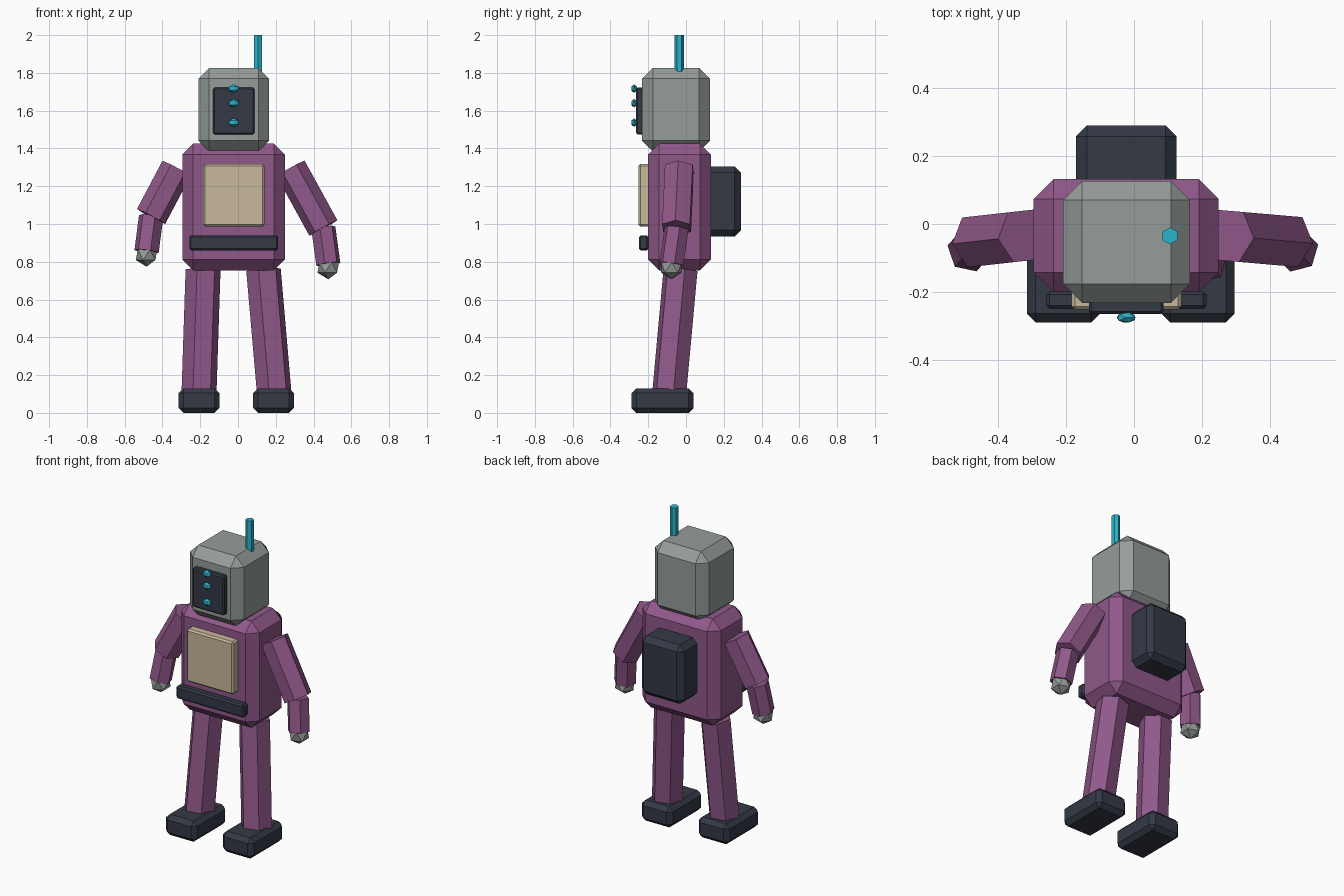
import bpy
import bmesh
from mathutils import Vector

cube = bpy.data.objects.get("Cube")
if cube:
    bpy.data.objects.remove(cube, do_unlink=True)


def make_material(name, rgb):
    mat = bpy.data.materials.new(name)
    mat.use_nodes = True
    color = (*rgb, 1.0)
    mat.diffuse_color = color
    bsdf = next(n for n in mat.node_tree.nodes if n.type == 'BSDF_PRINCIPLED')
    bsdf.inputs["Base Color"].default_value = color
    bsdf.inputs["Roughness"].default_value = 0.7
    return mat


PURPLE = make_material("plum suit", (0.28, 0.098, 0.255))
GREY = make_material("grey shell", (0.30, 0.335, 0.32))
NAVY = make_material("dark navy", (0.033, 0.041, 0.06))
BEIGE = make_material("beige panel", (0.58, 0.48, 0.335))
TEAL = make_material("teal glow", (0.024, 0.45, 0.60))


def finish(name, bm, mat):
    mesh = bpy.data.meshes.new(name)
    bm.to_mesh(mesh)
    bm.free()
    mesh.materials.append(mat)
    obj = bpy.data.objects.new(name, mesh)
    bpy.context.scene.collection.objects.link(obj)
    return obj


def box(name, low, high, bevel, mat):
    """Chamfered box between two corners."""
    low, high = Vector(low), Vector(high)
    bm = bmesh.new()
    bmesh.ops.create_cube(bm, size=1)
    bmesh.ops.scale(bm, vec=high - low, verts=bm.verts)
    bmesh.ops.translate(bm, vec=(low + high) / 2, verts=bm.verts)
    obj = finish(name, bm, mat)
    mod = obj.modifiers.new("chamfer", 'BEVEL')
    mod.width = bevel
    mod.segments = 1
    return obj


def limb(name, start, end, radius, mat):
    """Six-sided prism between two points, one ridge facing up and outward."""
    start, end = Vector(start), Vector(end)
    axis = end - start
    bm = bmesh.new()
    bmesh.ops.create_cone(bm, cap_ends=True, segments=6, radius1=radius,
                          radius2=radius, depth=axis.length)
    # put a corner of the hexagon on the local Y axis
    corner = bm.verts[:][0].co.xy
    if min(abs(corner.x), abs(corner.y)) < 1e-4 and abs(corner.x) > abs(corner.y):
        for v in bm.verts:
            v.co.x, v.co.y = -v.co.y, v.co.x
    if axis.normalized().z < 0.999:
        for v in bm.verts:
            v.co = axis.to_track_quat('Z', 'Y') @ v.co
    bmesh.ops.translate(bm, vec=(start + end) / 2, verts=bm.verts)
    return finish(name, bm, mat)


def ball(name, center, radii, mat):
    bm = bmesh.new()
    bmesh.ops.create_icosphere(bm, subdivisions=1, radius=1)
    bmesh.ops.scale(bm, vec=radii, verts=bm.verts)
    bmesh.ops.translate(bm, vec=center, verts=bm.verts)
    return finish(name, bm, mat)


# Body and head
box("torso", (-0.295, -0.2, 0.755), (0.249, 0.132, 1.425), 0.058, PURPLE)
box("head", (-0.209, -0.232, 1.385), (0.165, 0.126, 1.825), 0.056, GREY)
box("backpack", (-0.17, 0.08, 0.935), (0.125, 0.29, 1.305), 0.032, NAVY)

# Front panels
box("chest_panel", (-0.184, -0.252, 0.987), (0.14, -0.19, 1.318), 0.01, BEIGE)
box("belt", (-0.258, -0.25, 0.86), (0.213, -0.198, 0.94), 0.01, NAVY)
box("face_screen", (-0.133, -0.265, 1.475), (0.087, -0.225, 1.722), 0.008, NAVY)

# Lights on the screen and antenna
for i, z in enumerate((1.717, 1.64, 1.537)):
    ball(f"face_light_{i + 1}", (-0.023, -0.275, z), (0.031, 0.017, 0.023), TEAL)
limb("antenna", (0.106, -0.035, 1.79), (0.106, -0.035, 2.0), 0.025, TEAL)

# Arms: shoulder, elbow, wrist, hand centre
arms = {
    "right": ((-0.325, -0.035, 1.295), (-0.46, -0.05, 1.04),
              (-0.484, -0.077, 0.855), 0.838),
    "left": ((0.278, -0.035, 1.295), (0.452, -0.05, 0.979),
             (0.478, -0.077, 0.787), 0.771),
}
for side, (shoulder, elbow, wrist, hand_z) in arms.items():
    limb(side + "_upper_arm", shoulder, elbow, 0.085, PURPLE)
    limb(side + "_forearm", elbow, wrist, 0.066, PURPLE)
    ball(side + "_hand", (wrist[0], wrist[1], hand_z), (0.064,) * 3, GREY)

# Legs and feet
legs = {
    "right": ((-0.185, -0.029, 0.757), (-0.207, -0.09, 0.09), -0.207),
    "left": ((0.135, -0.029, 0.757), (0.193, -0.09, 0.09), 0.188),
}
for side, (hip, ankle, foot_x) in legs.items():
    limb(side + "_leg", hip, ankle, 0.094, PURPLE)
    box(side + "_foot", (foot_x - 0.108, -0.289, 0), (foot_x + 0.108, 0.04, 0.13),
        0.026, NAVY)
